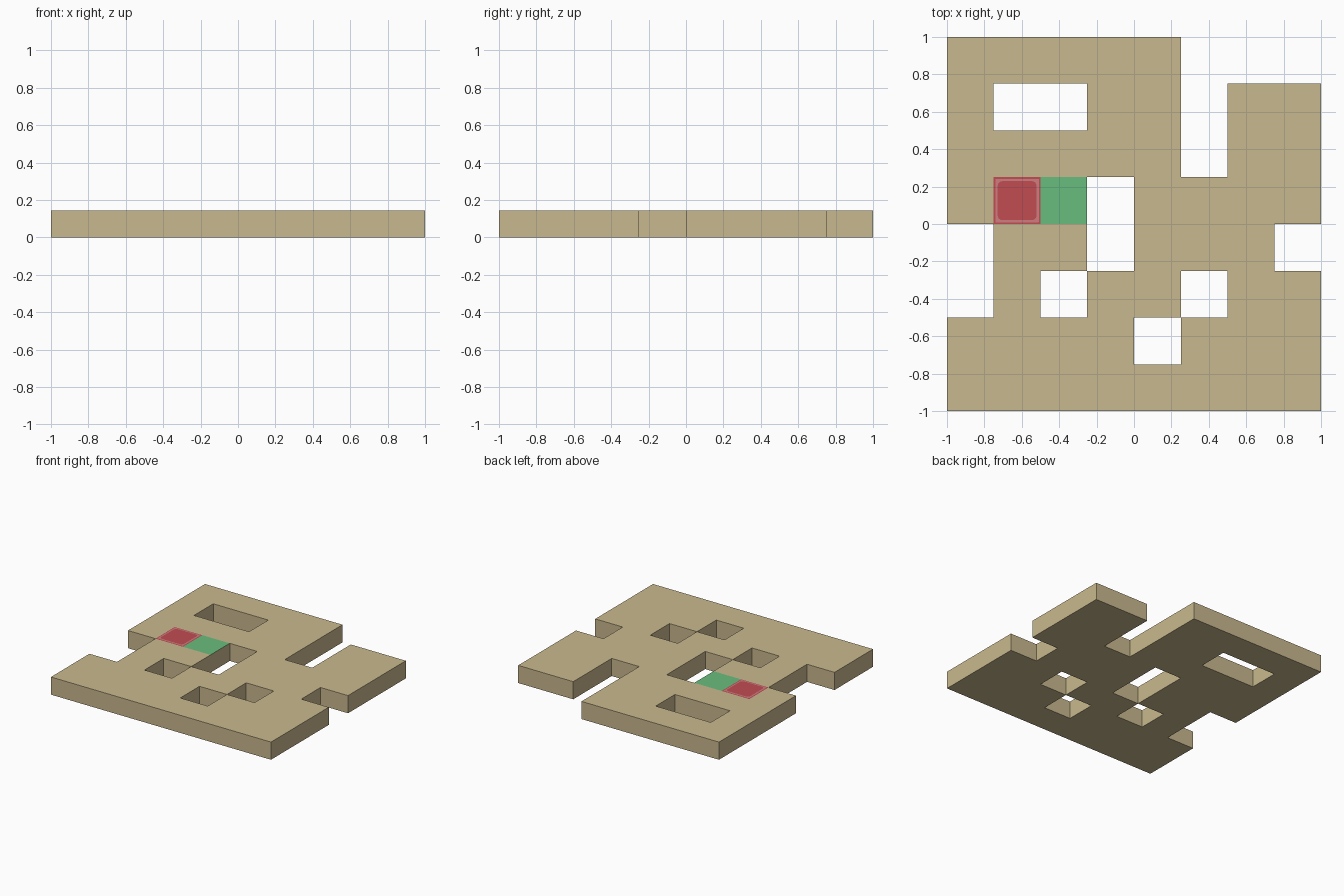
import bpy, bmesh, math

if "Cube" in bpy.data.objects:
    bpy.data.objects.remove(bpy.data.objects["Cube"])

CELL, H = 0.25, 0.145

def material(name, rgb):
    def lin(c):
        c /= 255
        return c / 12.92 if c <= 0.04045 else ((c + 0.055) / 1.055) ** 2.4
    m = bpy.data.materials.new(name)
    m.diffuse_color = (*[lin(c) for c in rgb], 1)
    m.use_nodes = True
    m.node_tree.nodes["Principled BSDF"].inputs["Base Color"].default_value = m.diffuse_color
    return m

tan = material("tan", (201, 185, 142))
green = material("green", (105, 190, 125))
red = material("red", (193, 76, 82))
pink = material("pink", (207, 125, 128))

def finish(bm, name, mats):
    me = bpy.data.meshes.new(name)
    bm.to_mesh(me)
    bm.free()
    for m in mats:
        me.materials.append(m)
    ob = bpy.data.objects.new(name, me)
    bpy.context.collection.objects.link(ob)
    return ob

# Floor slab: one character per cell, back row first (R and G are painted cells)
plan = ["#####...",
        "#..##.##",
        "#####.##",
        "#RG.####",
        ".##.###.",
        ".#.##.##",
        "####.###",
        "########"]
bm = bmesh.new()
verts = {}

def corner(i, j):
    if (i, j) not in verts:
        verts[i, j] = bm.verts.new((-1 + i * CELL, 1 - j * CELL, 0))
    return verts[i, j]

tops = []
for j, row in enumerate(plan):
    for i, c in enumerate(row):
        if c != ".":
            f = bm.faces.new([corner(i, j), corner(i, j + 1),
                              corner(i + 1, j + 1), corner(i + 1, j)])
            tops.append((f, "#GR".index(c)))
# Bottom copy and walls along every open edge
top_of = {f: k for f, k in tops}
low = {v: bm.verts.new(v.co) for v in list(bm.verts)}
for v in low:
    v.co.z = H
for e in [e for e in bm.edges if len(e.link_faces) == 1]:
    loop = e.link_loops[0]
    a, b = loop.vert, loop.link_loop_next.vert
    bm.faces.new([b, a, low[a], low[b]])
for f, k in top_of.items():
    bm.faces.new([low[v] for v in reversed(f.verts)])
    f.material_index = k
bm.normal_update()
bmesh.ops.dissolve_limit(bm, angle_limit=0.01, verts=bm.verts[:], edges=bm.edges[:],
                         delimit={'MATERIAL'})
finish(bm, "floor_slab", [tan, green, red])

# Painted marker on the red cell: pale ring and rounded red centre
def plate(name, half, radius, z, mat):
    bm = bmesh.new()
    pts = []
    for q in range(4):
        mid = math.radians(45 + 90 * q)
        cx = math.copysign(half - radius, math.cos(mid))
        cy = math.copysign(half - radius, math.sin(mid))
        for s in range(5):
            a = math.radians(90 * q + 22.5 * s)
            pts.append(bm.verts.new((-0.625 + cx + radius * math.cos(a),
                                     0.125 + cy + radius * math.sin(a), z)))
    bm.faces.new(pts)
    finish(bm, name, [mat])

plate("marker_ring", 0.116, 0.002, H + 0.001, pink)
plate("marker_centre", 0.104, 0.025, H + 0.002, red)
